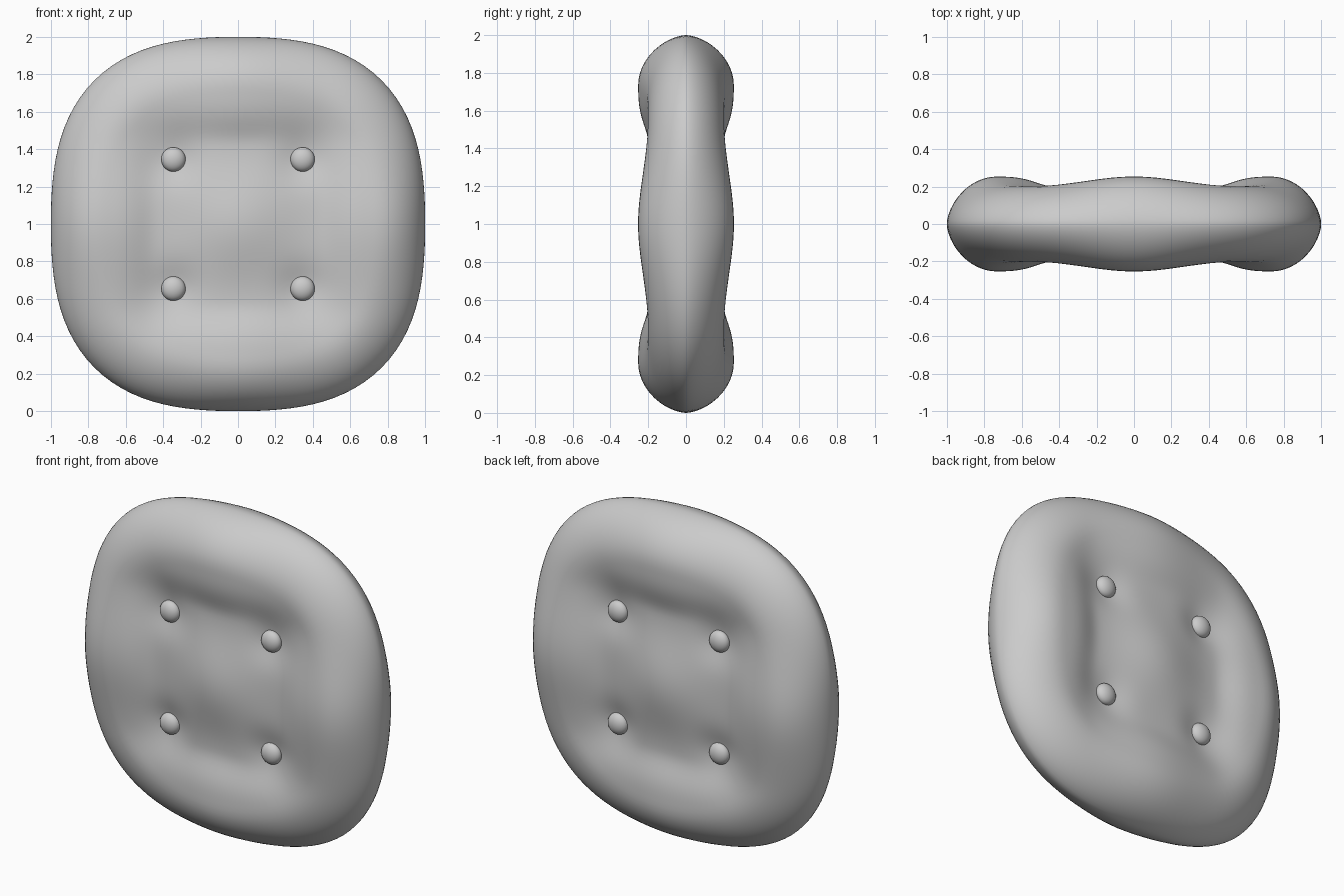
import bpy, bmesh, math

cube = bpy.data.objects.get("Cube")
if cube:
    bpy.data.objects.remove(cube, do_unlink=True)

grey = bpy.data.materials.new("soft grey")
grey.use_nodes = True
grey.diffuse_color = (0.6, 0.6, 0.6, 1)
grey.node_tree.nodes["Principled BSDF"].inputs["Base Color"].default_value = (0.6, 0.6, 0.6, 1)

SEGMENTS = 112
FLAT_RINGS = 26     # rings from the middle out to the rim crest
RIM_RINGS = 12      # rings rounding the rim over
CREST = 0.73        # where the rim is thickest
BUTTON = 0.345      # button offset from the middle
GROOVE = 0.42       # groove offset from the middle


def bell(value, middle, width):
    return math.exp(-((value - middle) / width) ** 2)


def groove(across, along):
    """Gentle slope up to the middle, steeper slope up to the rim."""
    if across < GROOVE:
        depth = math.sin(math.pi / 2 * across / GROOVE) ** 2
    else:
        depth = bell(across, GROOVE, 0.14)
    return depth / (1 + (along / 0.5) ** 6)


def padding(x, z):
    """Half thickness of the padding, with tufted grooves and button dimples."""
    x, z = abs(x), abs(z)
    thick = 0.2 + 0.054 * bell(x * z, 0, 0.27)
    tuft = 1 - (1 - groove(x, z)) * (1 - groove(z, x))
    dimple = bell(x, BUTTON, 0.13) * bell(z, BUTTON, 0.13)
    return thick - 0.055 * tuft - 0.035 * dimple


def outline(angle):
    return 1 + 0.0425 * (1 - math.cos(4 * angle))


def finish(bm, name):
    bmesh.ops.recalc_face_normals(bm, faces=bm.faces)
    mesh = bpy.data.meshes.new(name)
    bm.to_mesh(mesh)
    bm.free()
    mesh.materials.append(grey)
    for face in mesh.polygons:
        face.use_smooth = True
    obj = bpy.data.objects.new(name, mesh)
    bpy.context.collection.objects.link(obj)
    return obj


# Ring list: (radius, thickness factor), front middle to edge to back middle
front = [(CREST * i / FLAT_RINGS, 1) for i in range(1, FLAT_RINGS + 1)]
for i in range(1, RIM_RINGS):
    a = math.pi / 2 * i / RIM_RINGS
    front.append((CREST + (1 - CREST) * math.sin(a), math.cos(a) ** 1.2))
rings = [(r, -f) for r, f in front] + [(1, 0)] + front[::-1]

# Cushion body
bm = bmesh.new()
loops = []
for radius, factor in rings:
    loop = []
    for k in range(SEGMENTS):
        angle = math.tau * k / SEGMENTS
        r = radius * outline(angle)
        x, z = r * math.cos(angle), r * math.sin(angle)
        loop.append(bm.verts.new((x, factor * padding(x, z), z + 1)))
    loops.append(loop)
for a, b in zip(loops, loops[1:]):
    for k in range(SEGMENTS):
        n = (k + 1) % SEGMENTS
        bm.faces.new((a[k], a[n], b[n], b[k]))
for loop, side in ((loops[0], -1), (loops[-1], 1)):
    middle = bm.verts.new((0, side * padding(0, 0), 1))
    for k in range(SEGMENTS):
        bm.faces.new((middle, loop[k], loop[(k + 1) % SEGMENTS]))
finish(bm, "cushion")

# Buttons, four on each face
depth = padding(BUTTON, BUTTON) + 0.01
for side, face in ((-1, "front"), (1, "back")):
    for sx, lr in ((-1, "right"), (1, "left")):
        for sz, level in ((-1, "lower"), (1, "upper")):
            bm = bmesh.new()
            bmesh.ops.create_uvsphere(bm, u_segments=24, v_segments=14, radius=0.065)
            bmesh.ops.scale(bm, vec=(1, 0.65, 1), verts=bm.verts)
            button = finish(bm, f"{face}_{level}_{lr}_button")
            button.location = (sx * BUTTON, side * depth, 1 + sz * BUTTON)
